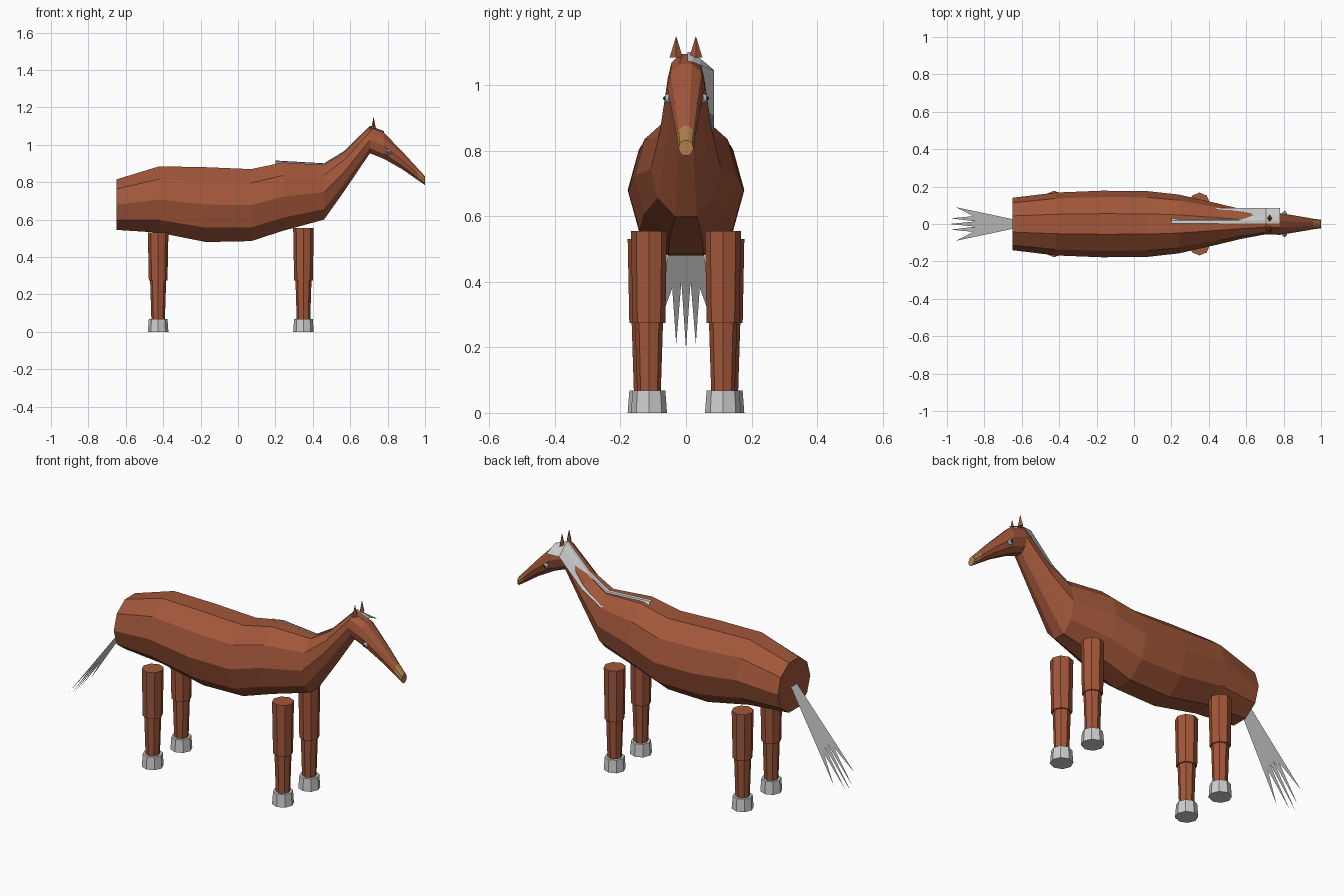
import bpy, bmesh, math

if "Cube" in bpy.data.objects:
    bpy.data.objects.remove(bpy.data.objects["Cube"])


def material(name, rgb):
    m = bpy.data.materials.new(name)
    m.diffuse_color = (*rgb, 1)
    m.use_nodes = True
    m.node_tree.nodes["Principled BSDF"].inputs["Base Color"].default_value = m.diffuse_color
    return m


BROWN = material("chestnut_coat", (0.36, 0.095, 0.042))
GREY = material("light_grey_hair", (0.62, 0.62, 0.62))
TAN = material("tan_muzzle", (0.44, 0.21, 0.075))
EYE = material("pale_eye", (0.45, 0.55, 0.56))
DARK = material("dark_pupil", (0.02, 0.02, 0.02))


def finish(name, bm, *mats):
    me = bpy.data.meshes.new(name)
    bm.to_mesh(me)
    bm.free()
    for m in mats:
        me.materials.append(m)
    ob = bpy.data.objects.new(name, me)
    bpy.context.collection.objects.link(ob)
    return ob


def bridge(bm, rings, closed=True):
    n = len(rings[0])
    for a, b in zip(rings, rings[1:]):
        for i in range(n if closed else n - 1):
            j = (i + 1) % n
            bm.faces.new((a[i], a[j], b[j], b[i]))


# Body, neck and head: ten-sided sections (x, top z, bottom z, half width)
sections = [
    (-0.65, 0.815, 0.545, 0.14), (-0.42, 0.885, 0.53, 0.168),
    (-0.17, 0.88, 0.48, 0.178), (0.07, 0.87, 0.485, 0.176),
    (0.24, 0.905, 0.54, 0.157), (0.46, 0.893, 0.60, 0.107),
    (0.57, 0.96, 0.755, 0.08), (0.705, 1.095, 0.955, 0.055),
    (0.78, 1.065, 0.925, 0.058), (0.88, 0.962, 0.868, 0.042),
    (0.96, 0.875, 0.812, 0.028), (1.0, 0.832, 0.785, 0.023),
]
bm = bmesh.new()
rings = []
for x, top, bot, w in sections:
    ring = []
    for i in range(10):
        a = math.radians(36 * i)
        z = (top + bot) / 2 + (top - bot) / 2 * math.sin(a) / math.sin(math.radians(72))
        ring.append(bm.verts.new((x, w * math.cos(a), z)))
    rings.append(ring)
bridge(bm, rings)
bm.faces.new(rings[0])
bm.faces.new(rings[-1])
bmesh.ops.recalc_face_normals(bm, faces=bm.faces)
for f in bm.faces:
    f.material_index = int(f.calc_center_median().x > 0.96)
finish("body_and_head", bm, BROWN, TAN)


def tapered(name, x, y, z0, z1, r0, r1, mat, sides=8, sx=1.0):
    bm = bmesh.new()
    bmesh.ops.create_cone(bm, cap_ends=True, segments=sides,
                          radius1=r0, radius2=r1, depth=z1 - z0)
    for v in bm.verts:
        v.co = (x + v.co.x * sx, y + v.co.y, v.co.z + (z0 + z1) / 2)
    return finish(name, bm, mat)


# Legs, hooves, ears and eyes on both sides
for s, side in ((-1, "right"), (1, "left")):
    for part, x, y, top in (("front", 0.35, 0.113, 0.555), ("rear", -0.427, 0.123, 0.53)):
        tapered(f"{part}_{side}_upper_leg", x, s * y, 0.275, top, 0.05, 0.055, BROWN)
        tapered(f"{part}_{side}_lower_leg", x, s * y, 0.06, 0.28, 0.036, 0.043, BROWN)
        tapered(f"{part}_{side}_hoof", x, s * y, 0.0, 0.068, 0.055, 0.05, GREY)
    tapered(f"{side}_ear", 0.725, s * 0.03, 1.085, 1.15, 0.02, 0.0, BROWN, 4, 0.65)
    for name, mat, r, off in (("eye", EYE, 0.014, 0.053), ("pupil", DARK, 0.006, 0.064)):
        bm = bmesh.new()
        bmesh.ops.create_uvsphere(bm, u_segments=8, v_segments=6, radius=r)
        bmesh.ops.translate(bm, verts=bm.verts, vec=(0.805, s * off, 0.96))
        finish(f"{side}_{name}", bm, mat)

# Mane: thin sheet along the crest, draped to the left side
bm = bmesh.new()
rows = []
for x, z, mid, low in ((0.2, 0.916, 0.04, 0.09), (0.46, 0.901, 0.04, 0.058),
                       (0.57, 0.968, 0.04, 0.06), (0.705, 1.102, 0.022, 0.055),
                       (0.78, 1.073, 0.012, 0.03)):
    rows.append([bm.verts.new(p) for p in
                 ((x, 0.004, z), (x, 0.02, z - 0.002), (x, 0.045, z - mid), (x, 0.085, z - low))])
bridge(bm, rows, closed=False)
bmesh.ops.recalc_face_normals(bm, faces=bm.faces)
finish("mane", bm, GREY)

# Tail: flat fan of five pointed strands, sloping down and back
bm = bmesh.new()


def tail_point(t, y):
    return bm.verts.new((-0.645 - 0.345 * t, y, 0.685 - 0.49 * t))


tips = ((0.89, -0.09), (0.97, -0.03), (1.0, 0.0), (0.97, 0.03), (0.89, 0.09))
notches = [(0.0, -0.025), (0.62, -0.042), (0.58, -0.014),
           (0.58, 0.014), (0.62, 0.042), (0.0, 0.025)]
base = [tail_point(*p) for p in notches]
for i, tip in enumerate(tips):
    bm.faces.new((base[i], tail_point(*tip), base[i + 1]))
bm.faces.new((base[0], base[1], base[2]))
bm.faces.new((base[0], base[2], base[3], base[5]))
bm.faces.new((base[3], base[4], base[5]))
for f in bm.faces:
    f.normal_update()
    if f.normal.z < 0:
        f.normal_flip()
finish("tail", bm, GREY)
